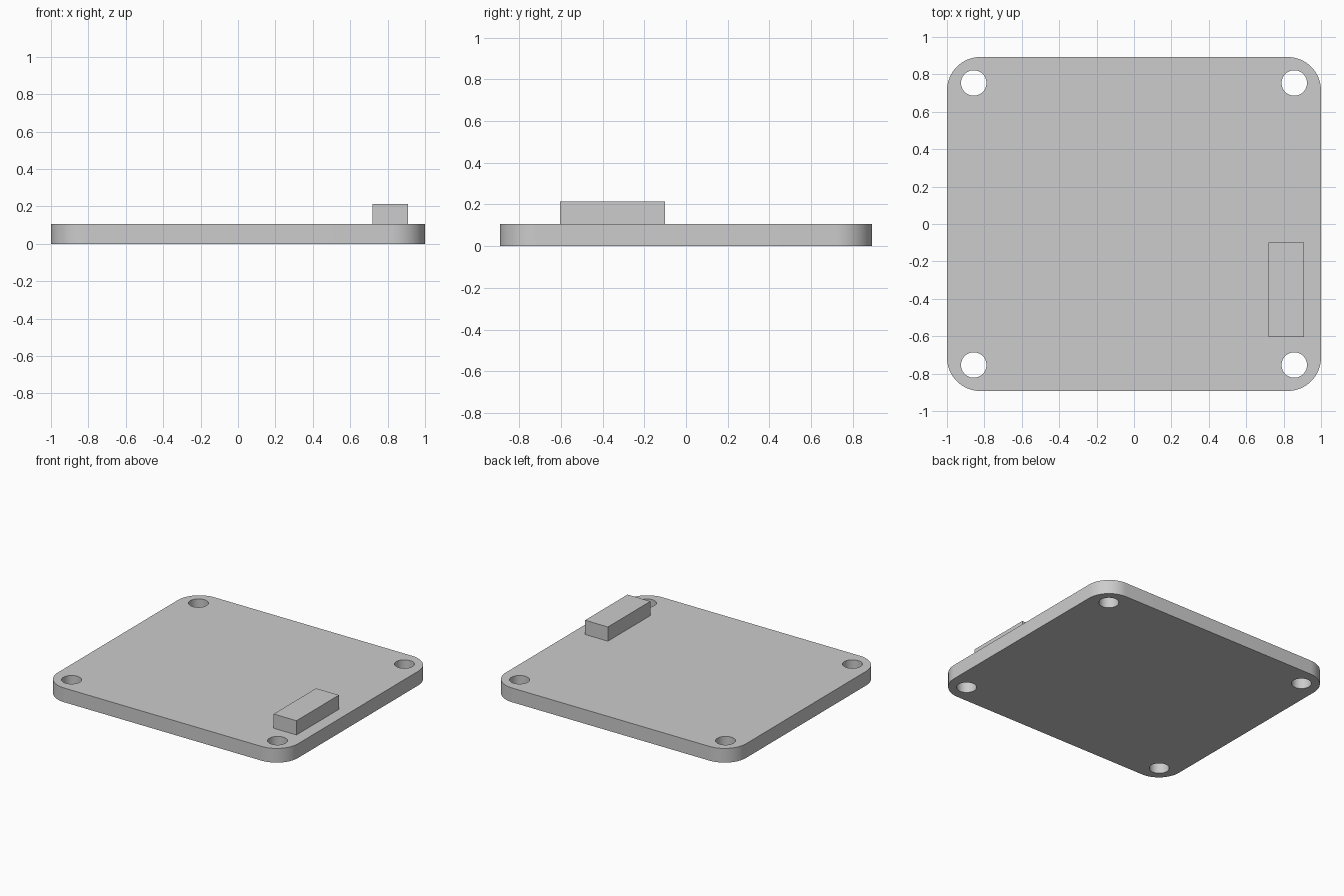
import bpy
import bmesh
from mathutils import Matrix, Vector

cube = bpy.data.objects.get("Cube")
if cube:
    bpy.data.objects.remove(cube, do_unlink=True)

HALF_X, HALF_Y, THICK = 1.0, 0.893, 0.107
CORNER_RADIUS = 0.179
HOLE_X, HOLE_Y, HOLE_RADIUS = 0.857, 0.754, 0.068

grey = bpy.data.materials.new("light grey")
grey.use_nodes = True
colour = (0.604, 0.604, 0.604, 1)
grey.diffuse_color = colour
grey.node_tree.nodes["Principled BSDF"].inputs["Base Color"].default_value = colour


def add_object(name, bm):
    mesh = bpy.data.meshes.new(name)
    bm.to_mesh(mesh)
    bm.free()
    mesh.materials.append(grey)
    obj = bpy.data.objects.new(name, mesh)
    bpy.context.collection.objects.link(obj)
    return obj


def box(low, high):
    low, high = Vector(low), Vector(high)
    bm = bmesh.new()
    bmesh.ops.create_cube(bm, size=1, matrix=Matrix.Translation(
        (low + high) / 2) @ Matrix.Diagonal((*(high - low), 1)))
    return bm


# Plate with rounded vertical corners
bm = box((-HALF_X, -HALF_Y, 0), (HALF_X, HALF_Y, THICK))
uprights = [e for e in bm.edges
            if abs(e.verts[0].co.z - e.verts[1].co.z) > THICK / 2]
bmesh.ops.bevel(bm, geom=uprights, offset=CORNER_RADIUS, segments=16,
                profile=0.5, affect='EDGES')
plate = add_object("base_plate", bm)

# Four mounting holes cut through the plate
bm = bmesh.new()
for sx in (-1, 1):
    for sy in (-1, 1):
        bmesh.ops.create_cone(
            bm, cap_ends=True, segments=48, radius1=HOLE_RADIUS,
            radius2=HOLE_RADIUS, depth=THICK * 3,
            matrix=Matrix.Translation((sx * HOLE_X, sy * HOLE_Y, THICK / 2)))
cutter = add_object("hole_cutter", bm)
cutter.hide_render = True
cut = plate.modifiers.new("mounting_holes", 'BOOLEAN')
cut.operation = 'DIFFERENCE'
cut.solver = 'EXACT'
cut.object = cutter

# Apply the cut so the cutter can go
bpy.context.view_layer.objects.active = plate
plate.select_set(True)
bpy.ops.object.modifier_apply(modifier=cut.name)
bpy.data.objects.remove(cutter, do_unlink=True)
bpy.ops.object.shade_smooth_by_angle()

# Raised block near the left edge
add_object("raised_block", box((0.72, -0.605, THICK), (0.91, -0.1, 0.214)))
